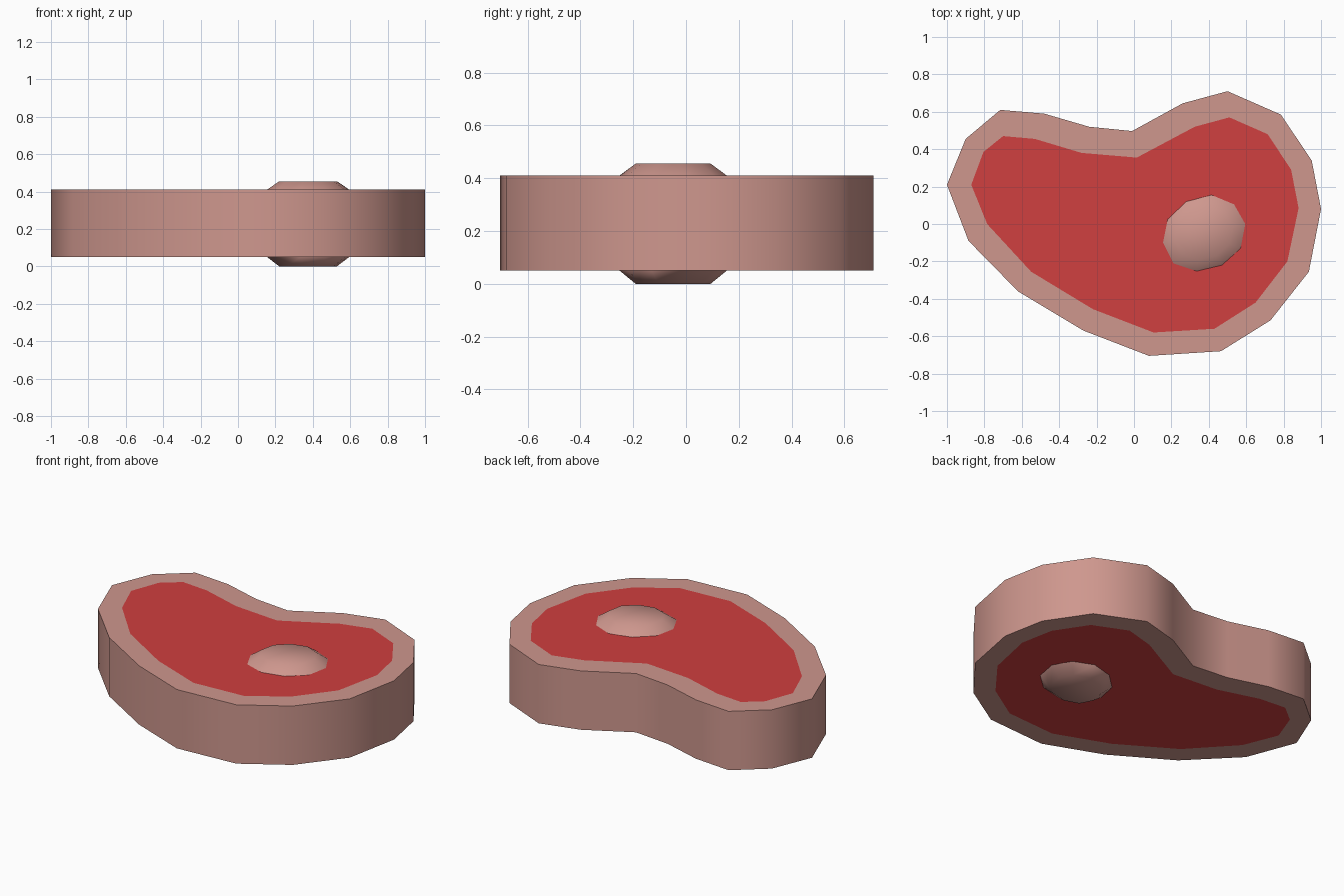
import bpy, math

if "Cube" in bpy.data.objects:
    bpy.data.objects.remove(bpy.data.objects["Cube"])

Z0, Z1, TOP = 0.05, 0.41, 0.455

# Profiles seen from above
RIM = [(-1, .21), (-.885, -.09), (-.62, -.36), (-.27, -.57), (.08, -.705), (.465, -.68),
       (.73, -.515), (.935, -.255), (1, .08), (.95, .34), (.785, .585), (.5, .71),
       (.26, .645), (-.01, .497), (-.24, .52), (-.48, .59), (-.715, .61), (-.90, .455)]
MEAT = [(-.87, .21), (-.785, 0), (-.55, -.255), (-.22, -.455), (.105, -.58), (.43, -.56),
        (.65, -.42), (.82, -.20), (.88, .085), (.84, .29), (.715, .48), (.51, .57),
        (.325, .52), (.015, .355), (-.28, .38), (-.53, .455), (-.70, .47), (-.805, .385)]
BONE = [(.155, -.10), (.21, -.21), (.335, -.252), (.47, -.22), (.57, -.13),
        (.595, 0), (.535, .105), (.415, .155), (.28, .12), (.18, .025)]


def material(name, color):
    m = bpy.data.materials.new(name)
    m.diffuse_color = color
    m.use_nodes = True
    m.node_tree.nodes["Principled BSDF"].inputs["Base Color"].default_value = m.diffuse_color
    return m


fat = material("fat", (0.62, 0.31, 0.27, 1))
red = material("red_meat", (0.63, 0.05, 0.05, 1))


def scaled(loop, s, c):
    return [(c[0] + (x - c[0]) * s, c[1] + (y - c[1]) * s) for x, y in loop]


def loft(name, rings, mat, angle, cap=False):
    """Skin equal-length loops [(points, z), ...]; close end to end or cap both ends."""
    n = len(rings[0][0])
    verts = [(x, y, z) for pts, z in rings for x, y in pts]
    faces = []
    for r in range(len(rings) - (1 if cap else 0)):
        a, b = r * n, ((r + 1) % len(rings)) * n
        faces += [(a + i, a + (i + 1) % n, b + (i + 1) % n, b + i) for i in range(n)]
    if cap:
        faces.append(tuple(reversed(range(n))))
        faces.append(tuple(range(len(verts) - n, len(verts))))
    me = bpy.data.meshes.new(name)
    me.from_pydata(verts, [], faces)
    me.materials.append(mat)
    ob = bpy.data.objects.new(name, me)
    bpy.context.collection.objects.link(ob)
    bpy.ops.object.select_all(action='DESELECT')
    ob.select_set(True)
    bpy.context.view_layer.objects.active = ob
    bpy.ops.object.shade_smooth_by_angle(angle=math.radians(angle))
    return ob


# Fat rim: outer wall with a flat border above and below
loft("fat_rim", [(RIM, Z0), (RIM, Z1), (MEAT, Z1), (MEAT, Z0)], fat, 60)

# Red meat filling the rim
loft("meat", [(MEAT, Z0), (MEAT, Z1)], red, 60, cap=True)

# Bone through the slab, bevelled and protruding on both sides
small = scaled(BONE, 0.7, (.375, -.05))
loft("bone", [(small, 0), (BONE, Z0), (BONE, Z1), (small, TOP)], fat, 50, cap=True)
